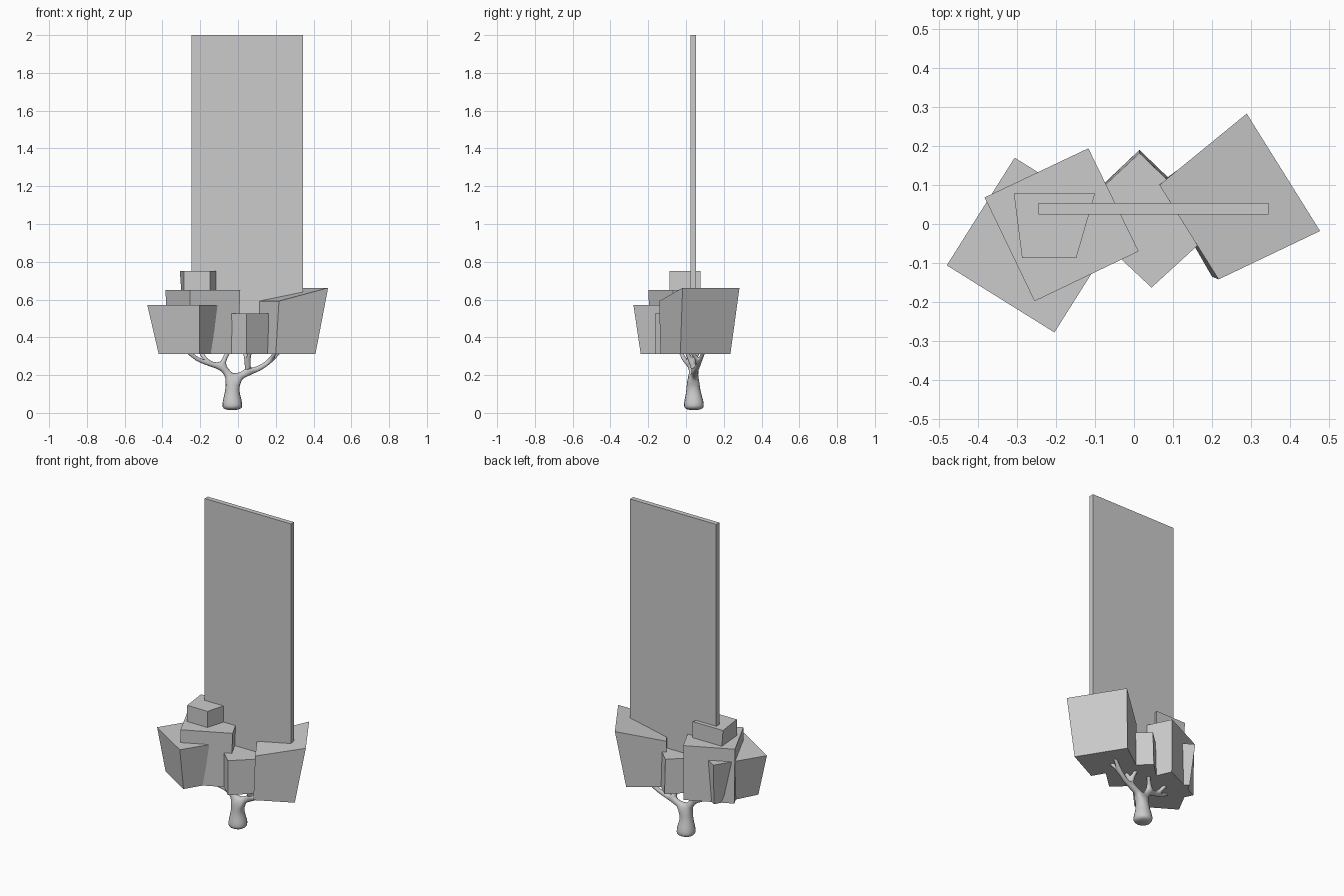
import bpy, bmesh
from mathutils import Vector


def block(name, bottom, top, z0, z1):
    """Tapered four-sided block; z1 may be one height or one per corner."""
    zs = z1 if isinstance(z1, (list, tuple)) else [z1] * 4
    bm = bmesh.new()
    lo = [bm.verts.new((x, y, z0)) for x, y in bottom]
    hi = [bm.verts.new((x, y, z)) for (x, y), z in zip(top, zs)]
    bm.faces.new(lo[::-1])
    bm.faces.new(hi)
    for i in range(4):
        j = (i + 1) % 4
        bm.faces.new((lo[i], lo[j], hi[j], hi[i]))
    bmesh.ops.recalc_face_normals(bm, faces=bm.faces)
    me = bpy.data.meshes.new(name)
    bm.to_mesh(me)
    bm.free()
    ob = bpy.data.objects.new(name, me)
    bpy.context.collection.objects.link(ob)
    return ob


# Tall thin slab
slab = [(-.245, .024), (.345, .024), (.345, .054), (-.245, .054)]
block("tall_slab", slab, slab, .5, 2.0)

# Foliage blocks (corners: left, front, right, back)
block("left_foliage",
      [(-.42, -.108), (-.205, -.24), (-.06, 0), (-.29, .14)],
      [(-.48, -.106), (-.204, -.278), (-.03, -.002), (-.306, .17)], .312, .57)
block("upper_left_foliage",
      [(-.378, .068), (-.255, -.193), (.0, -.07), (-.117, .19)],
      [(-.383, .068), (-.255, -.198), (.012, -.07), (-.117, .194)], .312, .65)
block("middle_foliage",
      [(-.155, .03), (.045, -.163), (.216, -.004), (.014, .19)],
      [(-.155, .024), (.045, -.163), (.212, -.01), (.014, .182)], .312, .525)
block("right_foliage",
      [(.063, .103), (.2, -.135), (.41, -.03), (.245, .235)],
      [(.065, .10), (.217, -.142), (.477, -.018), (.289, .283)], .312,
      (.592, .592, .662, .662))
block("top_foliage",
      [(-.3, .078), (-.287, -.087), (-.148, -.087), (-.10, .078)],
      [(-.308, .078), (-.287, -.087), (-.148, -.087), (-.10, .078)], .64, .75)

# Trunk and branches: a skeleton of (parent, position, radius) fleshed out by skin
bones = [
    (None, (-.03, .042, .012), .054),
    (0, (-.03, .042, .045), .060),
    (1, (-.031, .04, .09), .047),
    (2, (-.03, .038, .135), .037),
    (3, (-.028, .037, .17), .030),
    (4, (-.06, .035, .215), .021),      # left fork
    (5, (-.085, .03, .245), .018),
    (6, (-.16, .01, .262), .014),
    (7, (-.215, -.01, .285), .012),
    (8, (-.27, -.03, .325), .010),
    (7, (-.2, .045, .325), .010),
    (6, (-.072, .045, .285), .013),
    (11, (-.045, .07, .335), .010),
    (4, (.01, .045, .195), .021),       # right fork
    (13, (.055, .05, .215), .018),
    (14, (.11, .055, .235), .015),
    (15, (.165, .07, .268), .013),
    (16, (.225, .095, .33), .010),
    (16, (.2, .03, .325), .010),
    (14, (.05, .03, .265), .014),
    (19, (.065, .0, .33), .010),
    (19, (.035, .07, .33), .010),
]
me = bpy.data.meshes.new("trunk_and_branches")
me.from_pydata([b[1] for b in bones],
               [(b[0], i) for i, b in enumerate(bones) if b[0] is not None], [])
tree = bpy.data.objects.new("trunk_and_branches", me)
bpy.context.collection.objects.link(tree)
bpy.context.view_layer.objects.active = tree
tree.select_set(True)
tree.modifiers.new("skin", 'SKIN').use_smooth_shade = True
for i, b in enumerate(bones):
    s = me.skin_vertices[0].data[i]
    s.radius = (b[2], b[2])
    s.use_root = i == 0
sub = tree.modifiers.new("smooth", 'SUBSURF')
sub.levels = sub.render_levels = 2
